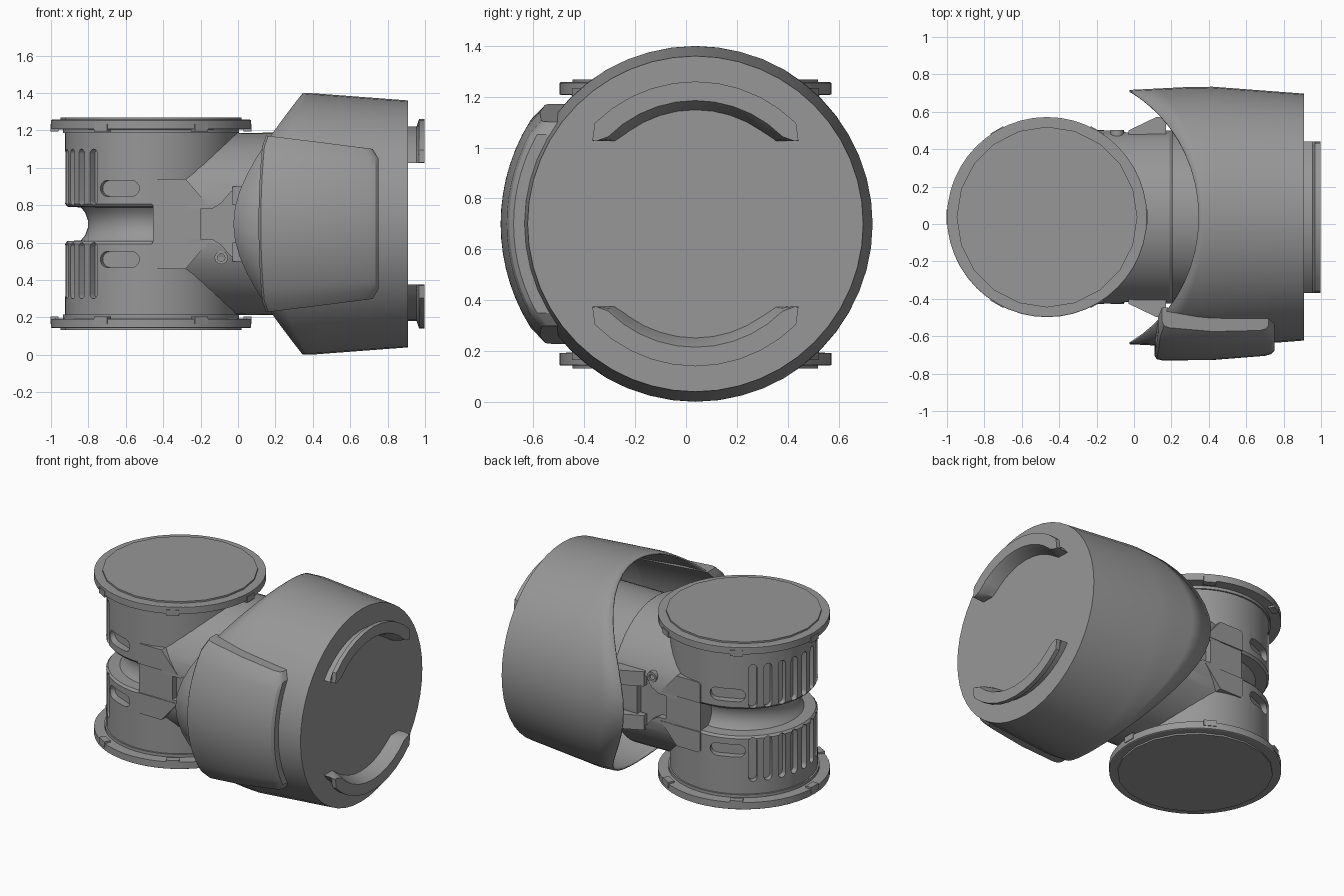
import bpy, bmesh, math
from math import sin, cos, radians, sqrt, pi

cube = bpy.data.objects.get("Cube")
if cube:
    bpy.data.objects.remove(cube, do_unlink=True)

GREY = (0.31, 0.31, 0.31, 1)
grey = bpy.data.materials.new("plain grey")
grey.use_nodes = True
grey.diffuse_color = GREY
grey.node_tree.nodes["Principled BSDF"].inputs["Base Color"].default_value = GREY

DX, CY, CZ = -0.465, 0.037, 0.70   # drum axis x, shared y and z centre


def finish(name, bm):
    bmesh.ops.recalc_face_normals(bm, faces=bm.faces)
    mesh = bpy.data.meshes.new(name)
    bm.to_mesh(mesh)
    bm.free()
    ob = bpy.data.objects.new(name, mesh)
    bpy.context.collection.objects.link(ob)
    mesh.materials.append(grey)
    return ob


def smooth(ob):
    bpy.ops.object.select_all(action='DESELECT')
    ob.select_set(True)
    bpy.context.view_layer.objects.active = ob
    bpy.ops.object.shade_smooth_by_angle(angle=radians(30))


def carve(ob, bm):
    """Cut the shapes in bm out of ob and drop the cutter."""
    cutter = finish("cutter", bm)
    cutter.hide_render = True
    mod = ob.modifiers.new("cut", 'BOOLEAN')
    mod.operation, mod.solver, mod.object = 'DIFFERENCE', 'EXACT', cutter
    bpy.context.view_layer.objects.active = ob
    bpy.ops.object.modifier_apply(modifier=mod.name)
    bpy.data.objects.remove(cutter, do_unlink=True)


def skin(bm, rows, caps=True):
    """Join closed rows of points with quads and cap the two ends."""
    vs = [[bm.verts.new(p) for p in row] for row in rows]
    n = len(vs[0])
    for a, b in zip(vs, vs[1:]):
        for j in range(n):
            k = (j + 1) % n
            bm.faces.new((a[j], a[k], b[k], b[j]))
    if caps:
        bm.faces.new(vs[0])
        bm.faces.new(vs[-1])


def lathe(bm, profile, axis, n=48):
    """Solid of revolution from (radius, along) pairs."""
    rows = []
    for r, h in profile:
        ring = [(r * cos(2 * pi * i / n), r * sin(2 * pi * i / n)) for i in range(n)]
        if axis == 'Z':
            rows.append([(DX + a, CY + b, h) for a, b in ring])
        else:
            rows.append([(h, CY + a, CZ + b) for a, b in ring])
    skin(bm, rows)


def radial(bm, pts, angle, r0, r1):
    """Prism pointing out of the drum; pts are (sideways, z)."""
    c, s = cos(angle), sin(angle)
    skin(bm, [[(DX + r * c - t * s, CY + r * s + t * c, z) for t, z in pts]
              for r in (r0, r1)])


def capsule(w, h, z, steps=5):
    """Rounded slot outline centred at height z."""
    r = min(w, h) / 2
    pts = []
    for qx, qz, a0 in ((1, 1, 0), (-1, 1, 90), (-1, -1, 180), (1, -1, 270)):
        for i in range(steps):
            a = radians(a0 + 88 * i / (steps - 1) + 1)
            pts.append((qx * (w / 2 - r) + r * cos(a), z + qz * (h / 2 - r) + r * sin(a)))
    return pts


# Drum with a waist groove
bm = bmesh.new()
half = [(0.46, 0.50), (0.46, 0.107), (0.448, 0.092), (0.375, 0.088), (0.352, 0.06), (0.338, 0.02)]
lathe(bm, [(r, CZ - h) for r, h in half] + [(r, CZ + h) for r, h in reversed(half)], 'Z')
drum = finish("drum", bm)

# Cooling slots and side windows in the drum
bm = bmesh.new()
for side in (-1, 1):
    for i in range(9):
        radial(bm, capsule(0.052, 0.3, CZ + side * 0.25), radians(180 - 48 + 12 * i), 0.42, 0.52)
    for turn in (-1, 1):
        radial(bm, capsule(0.225, 0.085, CZ + side * 0.19), radians(turn * 112), 0.41, 0.56)
carve(drum, bm)
smooth(drum)

# End flanges with raised discs and clips
for side, word in ((1, "top"), (-1, "bottom")):
    bm = bmesh.new()
    lathe(bm, [(r, CZ + side * h) for r, h in
               ((0.47, 0.485), (0.47, 0.505), (0.535, 0.508), (0.535, 0.554), (0.53, 0.557))], 'Z')
    smooth(finish(word + "_flange", bm))
    bm = bmesh.new()
    lathe(bm, [(0.483, CZ + side * 0.545), (0.483, CZ + side * 0.568)], 'Z', 20)
    smooth(finish(word + "_disc", bm))
    bm = bmesh.new()
    for i in range(6):
        za, zb = CZ + side * 0.495, CZ + side * 0.535
        radial(bm, [(-0.04, za), (0.04, za), (0.04, zb), (-0.04, zb)], radians(60 * i), 0.495, 0.538)
    finish(word + "_flange_clips", bm)

# Horizontal arm that joins drum and sleeve, flattened front and back
bm = bmesh.new()
lathe(bm, [(0.483, -0.28), (0.488, 0.19), (0.478, 0.205), (0.455, 0.207), (0.455, 0.9)], 'X')
for v in bm.verts:
    v.co.y = max(CY - 0.463, min(CY + 0.463, v.co.y))
arm = finish("arm", bm)
bm = bmesh.new()
hourglass = [(-0.2, -0.08), (-0.14, -0.08), (-0.09, -0.11), (-0.04, -0.17), (0.02, -0.18),
             (0.02, 0.18), (-0.04, 0.17), (-0.09, 0.11), (-0.14, 0.08), (-0.2, 0.08)]
for side in (-1, 1):
    skin(bm, [[(x, CY + side * d, CZ + z) for x, z in hourglass] for d in (0.42, 0.6)])
carve(arm, bm)
smooth(arm)

# Bracket fingers, webs, lugs and bolts on both faces of the drum
FINGER = [(-0.46, 0.10), (-0.46, 0.225), (-0.445, 0.24), (-0.28, 0.24), (-0.16, 0.10)]
LUG = [(-0.03, 0.43), (-0.03, 0.463), (0.12, 0.535), (0.17, 0.535), (0.17, 0.43)]
for side, word in ((-1, "front"), (1, "back")):
    bm = bmesh.new()
    for up in (-1, 1):
        skin(bm, [[(x, CY + side * d, CZ + up * z) for x, z in FINGER] for d in (0.33, 0.466)])
    web = [(-0.455, -0.1), (-0.23, -0.1), (-0.205, -0.075), (-0.2, -0.05),
           (-0.2, 0.05), (-0.205, 0.075), (-0.23, 0.1), (-0.455, 0.1)]
    skin(bm, [[(x, CY + side * d, CZ + z) for x, z in web] for d in (0.3, 0.458)])
    smooth(finish(word + "_bracket", bm))
    bm = bmesh.new()
    for up in (-1, 1):
        skin(bm, [[(x, CY + side * d, CZ + up * z) for x, d in LUG] for z in (0.1, 0.2)])
    smooth(finish(word + "_lugs", bm))
    bm = bmesh.new()
    bolt = [(cos(pi * i / 8), sin(pi * i / 8)) for i in range(16)]
    skin(bm, [[(-0.09 + r * a, CY + side * d, CZ + side * 0.18 + r * b) for a, b in bolt]
              for r, d in ((0.036, 0.4), (0.036, 0.466), (0.02, 0.466), (0.02, 0.45))])
    smooth(finish(word + "_bolt", bm))


# Sleeve: tapered shell whose open rim wraps round the drum
def sleeve_radius(x):
    return 0.70 - 0.04 * ((x - 0.38) / 0.53 if x > 0.38 else (0.38 - x) / 0.8)


N = 48
rows = []
for t in (0, 0.35, 0.7, 1, 2):
    row = []
    for i in range(N):
        a = 2 * pi * i / N
        rim = DX + sqrt(0.81 ** 2 - (0.68 * cos(a)) ** 2)
        x = 0.91 if t == 2 else rim + (0.42 - rim) * t
        r = sleeve_radius(x)
        row.append((x, CY + r * cos(a), CZ + r * sin(a)))
    rows.append(row)
bm = bmesh.new()
skin(bm, rows, caps=False)
bm.verts.ensure_lookup_table()
bm.faces.new(bm.verts[-N:])
sleeve = finish("sleeve", bm)
shell = sleeve.modifiers.new("wall", 'SOLIDIFY')
shell.thickness, shell.offset = 0.01, -1
smooth(sleeve)

# Raised cover pad on the front of the sleeve
SECTION = [(0, 0.675), (0, 0.742), (0.012, 0.76), (0.04, 0.766), (0.3, 0.765),
           (0.59, 0.742), (0.625, 0.732), (0.64, 0.715), (0.64, 0.66)]
bm = bmesh.new()
rows = []
for i in range(17):
    s = -1 + i / 8
    edge = max(0, abs(s) - 0.875) / 0.125
    row = []
    for u, r in SECTION:
        x = 0.11 + u + 0.025 * s * s * (1 - u / 0.64)
        x += edge * (0.015 if u < 0.2 else -0.03 if u > 0.5 else 0)
        dz = s * 0.472 * (1 - 0.15 * u / 0.64)
        r -= 0.012 * edge if r > 0.7 else 0
        row.append((x, CY - sqrt(r * r - dz * dz), CZ + dz))
    rows.append(row)
skin(bm, rows)
smooth(finish("cover_pad", bm))

# Curved grip rails on the end face, with squared-off ends
RAIL = [(0.90, 0.445), (0.90, 0.52), (0.955, 0.52), (0.968, 0.56),
        (0.997, 0.56), (0.997, 0.485), (0.97, 0.47)]
for side, word in ((1, "upper"), (-1, "lower")):
    bm = bmesh.new()
    rows = []
    for i in range(13):
        a = radians(-54 + 9 * i)
        rows.append([(x, CY + max(-0.405, min(0.405, r * sin(a))),
                      CZ + side * max(0.325, r * cos(a))) for x, r in RAIL])
    skin(bm, rows)
    smooth(finish(word + "_grip_rail", bm))
